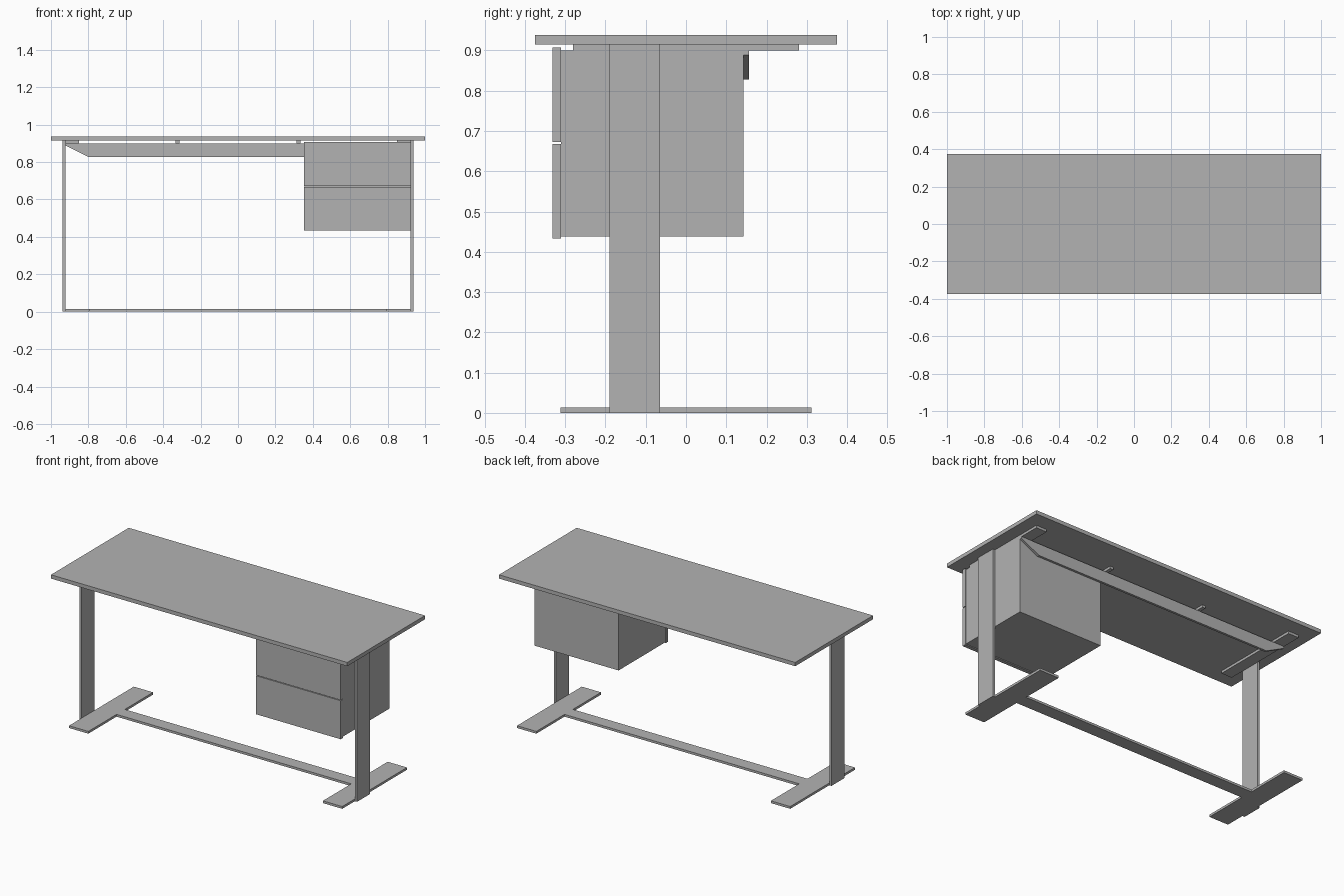
import bpy
import bmesh

cube = bpy.data.objects.get("Cube")
if cube:
    bpy.data.objects.remove(cube, do_unlink=True)

GREY = (0.45, 0.45, 0.45, 1.0)
mat = bpy.data.materials.new("plain grey")
mat.use_nodes = True
mat.diffuse_color = GREY
mat.node_tree.nodes["Principled BSDF"].inputs["Base Color"].default_value = GREY


def prism(name, outline, y0, y1):
    """Extrude an outline of (x, z) points from y0 to y1."""
    bm = bmesh.new()
    face = bm.faces.new([bm.verts.new((x, y0, z)) for x, z in outline])
    result = bmesh.ops.extrude_face_region(bm, geom=[face])
    verts = [g for g in result["geom"] if isinstance(g, bmesh.types.BMVert)]
    bmesh.ops.translate(bm, verts=verts, vec=(0, y1 - y0, 0))
    bmesh.ops.recalc_face_normals(bm, faces=bm.faces)
    mesh = bpy.data.meshes.new(name)
    bm.to_mesh(mesh)
    bm.free()
    mesh.materials.append(mat)
    obj = bpy.data.objects.new(name, mesh)
    bpy.context.collection.objects.link(obj)
    return obj


def box(name, x, y, z):
    (x0, x1), (z0, z1) = sorted(x), z
    return prism(name, [(x0, z0), (x1, z0), (x1, z1), (x0, z1)], *y)


TOP_Z = 0.915      # underside of the table top
LEG_IN = 0.922     # inner face of the legs

# Table top
box("table_top", (-1, 1), (-0.375, 0.375), (TOP_Z, 0.938))

# Leg, foot, top plate and panel bracket on each side
for side, s in (("left", 1), ("right", -1)):
    box(side + "_leg", (s * LEG_IN, s * 0.937), (-0.19, -0.065), (0, TOP_Z))
    box(side + "_foot", (s * 0.792, s * LEG_IN), (-0.312, 0.312), (0, 0.014))
    box(side + "_top_plate", (s * 0.85, s * LEG_IN), (-0.281, 0.281), (0.9, TOP_Z))
    box(side + "_panel_bracket", (s * 0.313, s * 0.335), (0.11, 0.2), (0.9, TOP_Z))

# Floor bar joining the feet
box("floor_bar", (-0.792, 0.792), (-0.04, 0.04), (0, 0.014))

# Back panel with sloping ends
half = [(0.8, 0.828), (LEG_IN, 0.889), (LEG_IN, 0.9)]
prism("back_panel", half + [(-x, z) for x, z in reversed(half)], 0.143, 0.157)

# Drawer unit
box("drawer_cabinet", (0.355, LEG_IN), (-0.31, 0.143), (0.438, 0.9))
for name, z in (("lower", 0.433), ("upper", 0.672)):
    box(name + "_drawer_front", (0.353, 0.926), (-0.332, -0.31), (z, z + 0.235))
